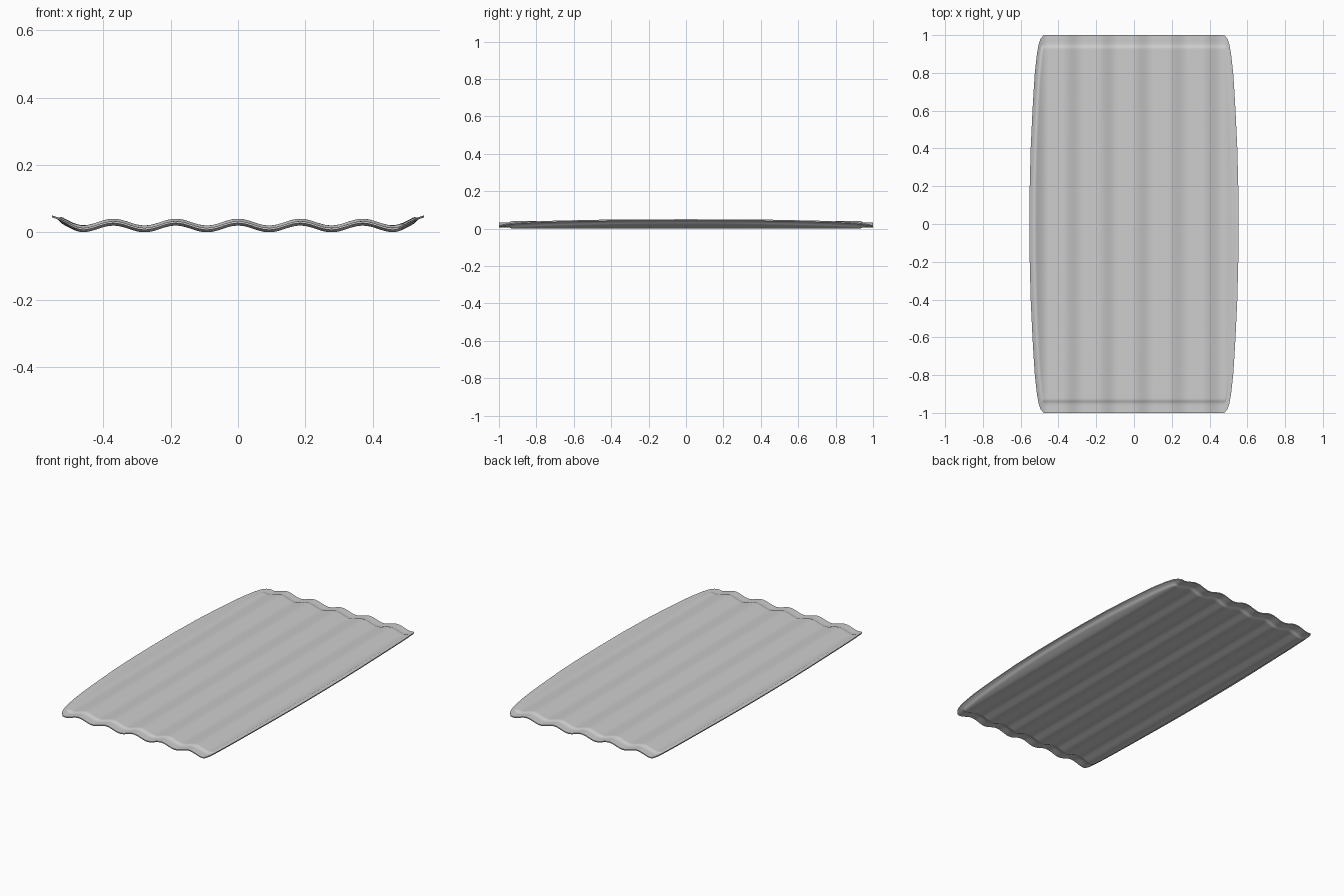
import bpy, bmesh, math

if "Cube" in bpy.data.objects:
    bpy.data.objects.remove(bpy.data.objects["Cube"])

PERIOD = 0.185
OUTLINE = [(0, 0.553), (0.2, 0.552), (0.4, 0.547), (0.65, 0.535), (0.8, 0.525),
           (0.9, 0.514), (0.95, 0.505), (0.98, 0.495), (1.0, 0.478)]


def half_width(y):
    y = abs(y)
    for (y0, w0), (y1, w1) in zip(OUTLINE, OUTLINE[1:]):
        if y <= y1 + 1e-6:
            return w0 + (w1 - w0) * (y - y0) / (y1 - y0)
    return OUTLINE[-1][1]


def ramp(d, a, b):
    t = min(1, max(0, (d - a) / (b - a)))
    return t * t * (3 - 2 * t)


def wave(x):
    # ripples across the width, with side edges curling upward
    lift = max(0, (abs(x) - 2.5 * PERIOD) / (0.553 - 2.5 * PERIOD))
    return 0.02 + 0.01 * math.cos(2 * math.pi * x / PERIOD) + 0.017 * lift ** 1.2


def mirrored(vals):
    return [-v for v in reversed(vals) if v > 0] + vals


# sample positions, denser at the seam
inner = 0.507
us = mirrored([inner * i / 33 for i in range(34)] + [0.515, 0.521, 0.526, 0.53, 0.536, 0.545, 0.553])
ys = mirrored([0, 0.1, 0.2, 0.3, 0.4, 0.5, 0.6, 0.7, 0.8, 0.86, 0.9, 0.92,
               0.93, 0.9365, 0.943, 0.95, 0.965, 0.98, 0.99, 1.0])

# padded body with a thin welded border all round
bm = bmesh.new()
sheets = []
for side in (1, -1):
    rows = []
    for y in ys:
        w, row = half_width(y), []
        for u in us:
            x = u / 0.553 * w
            puff = ramp(0.553 - abs(u), 0.018, 0.031) * ramp(1 - abs(y), 0.05, 0.07)
            half = 0.003 + 0.007 * puff
            row.append(bm.verts.new((x, y, wave(x) + side * half)))
        rows.append(row)
    sheets.append(rows)
    for r0, r1 in zip(rows, rows[1:]):
        for i in range(len(us) - 1):
            bm.faces.new((r0[i], r0[i + 1], r1[i + 1], r1[i]))


# rim wall joining top and bottom sheets
def loop(rows):
    return (rows[0] + [r[-1] for r in rows[1:]] + rows[-1][-2::-1]
            + [r[0] for r in rows[-2:0:-1]])


top, bottom = loop(sheets[0]), loop(sheets[1])
for i in range(len(top)):
    bm.faces.new((top[i - 1], top[i], bottom[i], bottom[i - 1]))
bmesh.ops.recalc_face_normals(bm, faces=bm.faces)

mesh = bpy.data.meshes.new("air_mattress")
bm.to_mesh(mesh)
bm.free()
mat_obj = bpy.data.objects.new("air_mattress", mesh)
bpy.context.collection.objects.link(mat_obj)
bpy.context.view_layer.objects.active = mat_obj
mat_obj.select_set(True)
bpy.ops.object.shade_smooth_by_angle(angle=math.radians(35))
